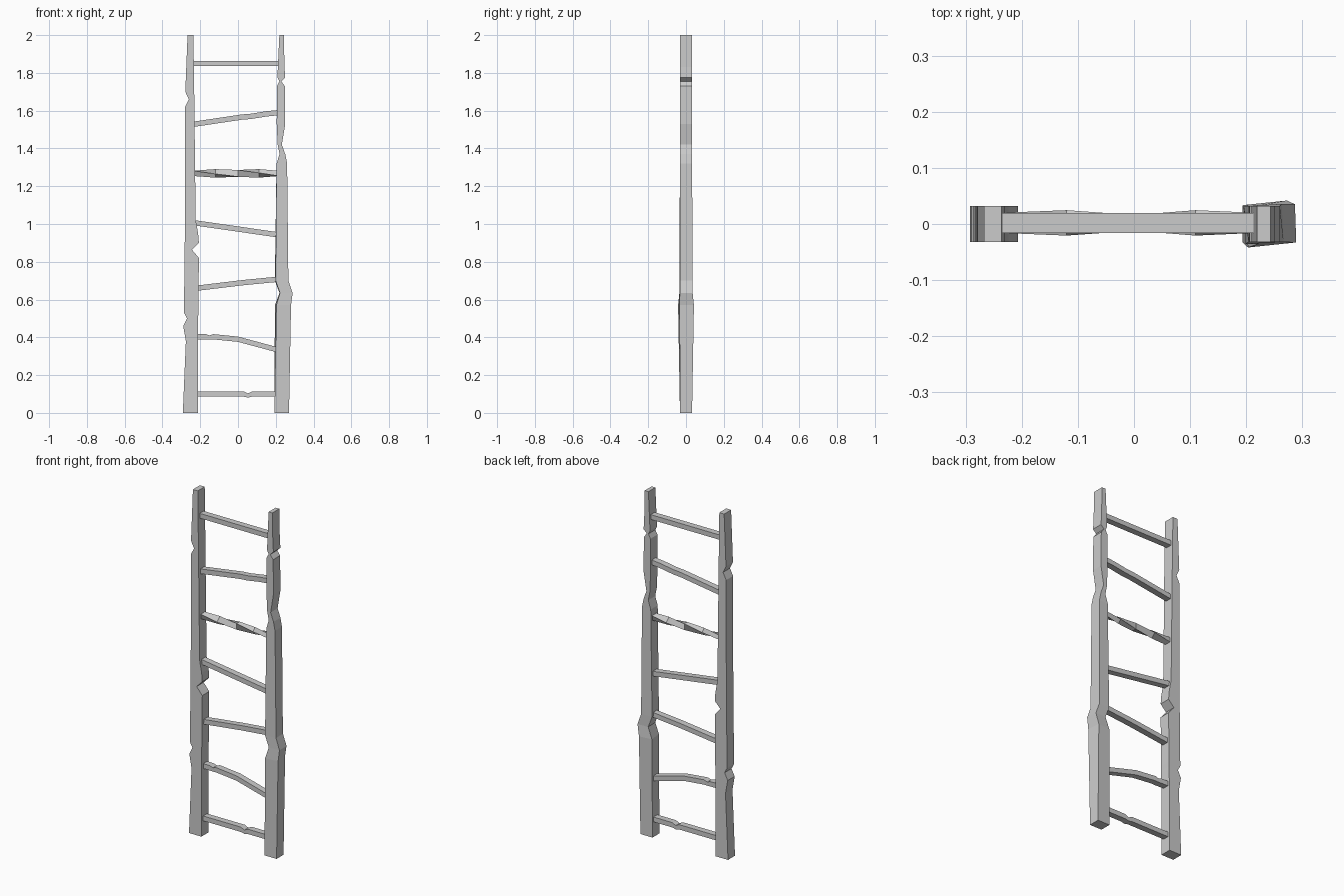
import bpy, bmesh
from mathutils import Vector
from math import sin, cos, radians

if "Cube" in bpy.data.objects:
    bpy.data.objects.remove(bpy.data.objects["Cube"])


def loft(name, sections):
    """Skin a chain of four-cornered sections and cap both ends."""
    bm = bmesh.new()
    rings = [[bm.verts.new(p) for p in s] for s in sections]
    for a, b in zip(rings, rings[1:]):
        for i in range(4):
            j = (i + 1) % 4
            bm.faces.new((a[i], a[j], b[j], b[i]))
    bm.faces.new(rings[0][::-1])
    bm.faces.new(rings[-1])
    bmesh.ops.recalc_face_normals(bm, faces=bm.faces)
    me = bpy.data.meshes.new(name)
    bm.to_mesh(me)
    bm.free()
    ob = bpy.data.objects.new(name, me)
    bpy.context.collection.objects.link(ob)
    return ob


def corners(hw, hd, twist):
    c, s = cos(radians(twist)), sin(radians(twist))
    return [(u * c - v * s, u * s + v * c)
            for u, v in ((-hw, -hd), (hw, -hd), (hw, hd), (-hw, hd))]


def rail(name, rows):
    """Rows: height, left x, right x, half depth, twist."""
    secs = []
    for z, x0, x1, hd, tw in rows:
        cx = (x0 + x1) / 2
        secs.append([Vector((cx + u, v, z))
                     for u, v in corners((x1 - x0) / 2, hd, tw)])
    loft(name, secs)


def rung(name, rows):
    """Rows: x, z, half height, twist."""
    secs = []
    for x, z, hh, tw in rows:
        secs.append([Vector((x, 0.002 + u, z + v))
                     for u, v in corners(0.018, hh, tw)])
    loft(name, secs)


# Side rails, hewn and notched
D = 0.032
rail("left_rail", [
    (0, -.292, -.213, D, 0), (.38, -.276, -.212, D, 0),
    (.46, -.29, -.211, D, 0), (.50, -.27, -.211, D, 0),
    (.53, -.286, -.210, D, 0), (.82, -.283, -.207, D, 0),
    (.863, -.282, -.243, D, 0), (.90, -.282, -.207, D, 0),
    (.95, -.281, -.211, D, 0), (1.02, -.281, -.224, D, 0),
    (1.62, -.28, -.231, D, 0), (1.66, -.26, -.231, D, 0),
    (1.70, -.279, -.232, D, 0), (2, -.267, -.236, D, 0)])
rail("right_rail", [
    (0, .193, .27, D, 0), (.57, .199, .277, .038, 6),
    (.635, .221, .288, .034, 2), (.70, .197, .265, .034, 3),
    (1.32, .204, .26, D, 0), (1.37, .22, .25, D, 0),
    (1.42, .21, .232, D, 0), (1.53, .205, .25, D, 0),
    (1.73, .206, .248, D, 0), (1.755, .219, .229, D, 0),
    (1.775, .209, .25, D, 0), (1.83, .211, .246, D, 0),
    (2, .219, .243, D, 0)])

# Rungs, bottom to top
H = 0.014
rung("rung_1", [(-.22, .10, H, 0), (.03, .10, H, 0), (.052, .092, .011, 0),
                (.075, .10, H, 0), (.205, .10, H, 0)])
rung("rung_2", [(-.22, .404, H, 0), (-.17, .403, H, 0), (-.15, .399, .011, 0),
                (-.13, .403, H, 0), (0, .39, H, 0), (.205, .335, H, 0)])
rung("rung_3", [(-.22, .66, H, 0), (.03, .69, H, 0), (.207, .707, H, 0)])
rung("rung_4", [(-.235, 1.007, H, 0), (.21, .943, H, 0)])
rung("rung_5", [(-.235, 1.268, H, 0), (-.12, 1.268, H, 45), (0, 1.268, H, 90),
                (.11, 1.268, H, 135), (.215, 1.268, H, 180)])
rung("rung_6", [(-.235, 1.528, H, 0), (.02, 1.566, H, 0), (.07, 1.570, H, 0),
                (.15, 1.583, H, 0), (.22, 1.59, H, 0)])
rung("rung_7", [(-.24, 1.85, H, 0), (.22, 1.85, H, 0)])
